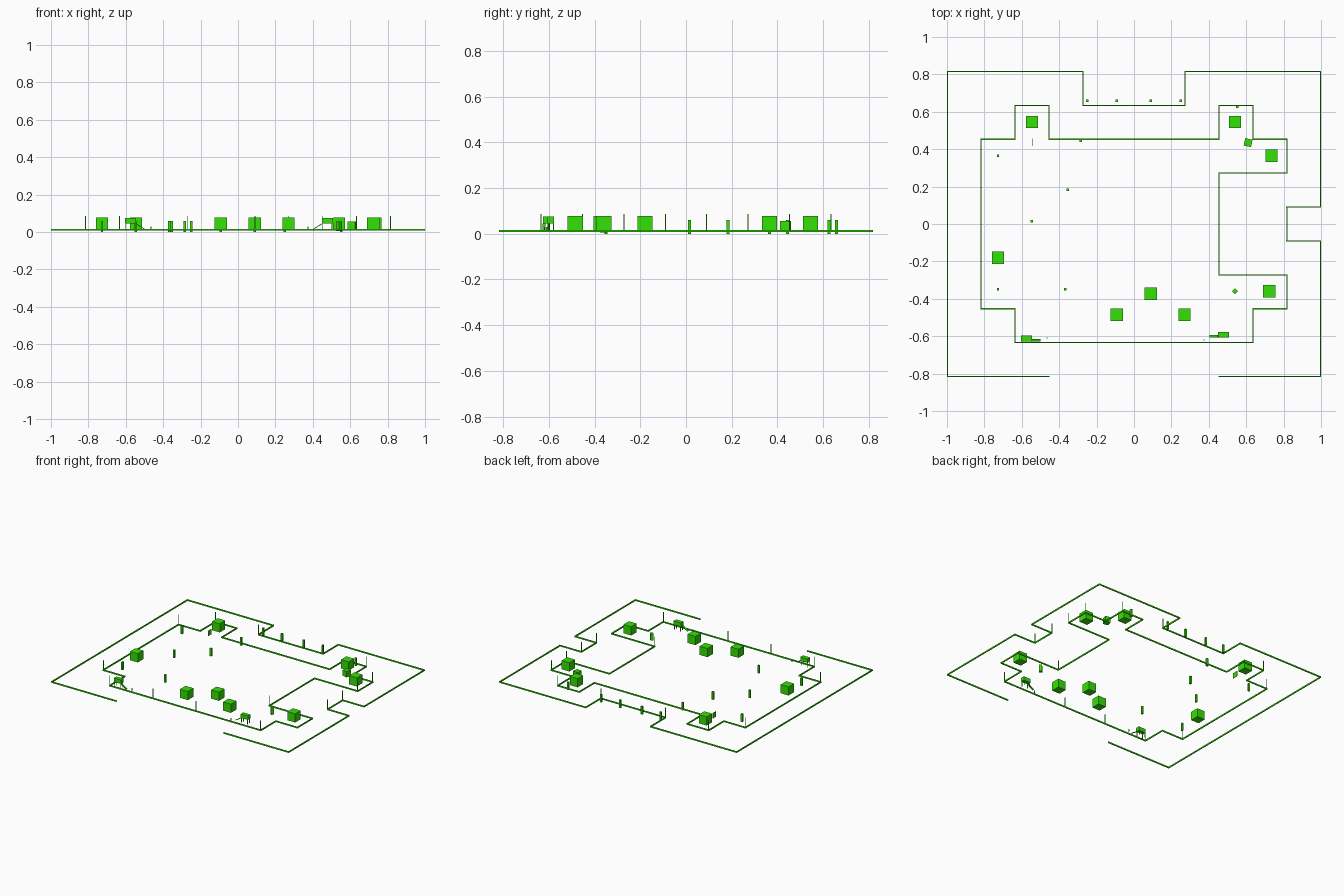
import bpy, bmesh
from math import radians
from mathutils import Matrix, Vector

if "Cube" in bpy.data.objects:
    bpy.data.objects.remove(bpy.data.objects["Cube"])

green = bpy.data.materials.new("green")
green.diffuse_color = (0.036, 0.75, 0.002, 1)
green.use_nodes = True
green.node_tree.nodes["Principled BSDF"].inputs["Base Color"].default_value = green.diffuse_color


def make(name, boxes):
    """One object from boxes: (center, size, z rotation deg, y rotation deg)."""
    bm = bmesh.new()
    for c, s, rz, ry in boxes:
        m = (Matrix.Translation(Vector(c)) @ Matrix.Rotation(radians(rz), 4, 'Z')
             @ Matrix.Rotation(radians(ry), 4, 'Y') @ Matrix.Diagonal((*s, 1)))
        bmesh.ops.create_cube(bm, size=1, matrix=m)
    me = bpy.data.meshes.new(name)
    bm.to_mesh(me)
    bm.free()
    me.materials.append(green)
    ob = bpy.data.objects.new(name, me)
    bpy.context.collection.objects.link(ob)
    return ob


def upright(x, y, w, z0, z1, rz=0):
    return ((x, y, (z0 + z1) / 2), (w, w, z1 - z0), rz, 0)


# Layout grid step: the whole plan sits on odd multiples of about 1/11
U = 0.0906
RAIL_W, RAIL_Z0, RAIL_Z1 = 0.006, 0.007, 0.017


def rail(name, pts, closed):
    pts = [(max(-0.997, min(0.997, x * U * 1.002)), y * U) for x, y in pts]
    ends = pts[1:] + pts[:1] if closed else pts[1:]
    boxes = []
    for (ax, ay), (bx, by) in zip(pts, ends):
        boxes.append((((ax + bx) / 2, (ay + by) / 2, (RAIL_Z0 + RAIL_Z1) / 2),
                      (abs(bx - ax) + RAIL_W, abs(by - ay) + RAIL_W, RAIL_Z1 - RAIL_Z0), 0, 0))
    make(name, boxes)


# Outer low rail with an open front
rail("outer_rail", [(-5, -9), (-11.1, -9), (-11.1, 9), (-3, 9), (-3, 7), (3, 7), (3, 9),
                    (11.1, 9), (11.1, 1), (9, 1), (9, -1), (11.1, -1), (11.1, -9), (5, -9)], False)
# Inner closed rail
rail("inner_rail", [(-7, -7), (7, -7), (7, -5), (9, -5), (9, -3), (5, -3), (5, 3), (9, 3),
                    (9, 5), (7, 5), (7, 7), (5, 7), (5, 5), (-5, 5), (-5, 7), (-7, 7),
                    (-7, 5), (-9, 5), (-9, -5), (-7, -5)], True)

# Thin poles on rail corners and along the front
poles = [(-9, 5), (-9, -5), (-7, -7), (-3, -7), (1, -7), (7, -7), (-3, 7), (3, 7),
         (9, 1), (9, -1), (5, -3), (9, 5), (-7, 7), (7, 7), (9, 3)]
make("corner_poles", [upright(x * U, y * U, 0.004, 0.01, 0.087) for x, y in poles])

# Large cubes
for i, (x, y) in enumerate([(-0.545, 0.545), (0.54, 0.545), (0.735, 0.365), (-0.727, -0.18),
                            (-0.092, -0.485), (0.09, -0.372), (0.27, -0.485), (0.723, -0.36)]):
    make(f"cube_{i + 1}", [upright(x, y, 0.066, 0.011, 0.077)])

# Small turned crate and diamond post
make("small_crate", [upright(0.61, 0.435, 0.04, 0.012, 0.056, -12)])
make("diamond_post", [upright(0.54, -0.36, 0.022, 0.005, 0.056, 45)])

# Short square posts
for i, (x, y) in enumerate([(-0.25, 0.66), (-0.092, 0.66), (0.09, 0.66), (0.25, 0.66),
                            (0.553, 0.627), (-0.727, 0.365), (-0.285, 0.445), (-0.355, 0.183),
                            (-0.547, 0.015), (-0.727, -0.35), (-0.367, -0.35)]):
    make(f"short_post_{i + 1}", [upright(x, y, 0.013, 0.0, 0.06)])

# Thin upright plate
make("thin_plate", [((-0.545, 0.438, 0.03), (0.003, 0.04, 0.04), 0, 0)])


# Stands near the front rail: a top on thin legs with a sloping arm
def stand(name, x, y, side):
    legs = [upright(x + sx * 0.025, y + sy * 0.012, 0.004, 0.01, 0.05)
            for sx in (-1, 1) for sy in (-1, 1)]
    make(name, [((x, y, 0.061), (0.06, 0.03, 0.03), 0, 0),
                ((x + side * 0.052, y - 0.009, 0.03), (0.053, 0.013, 0.004), 0, side * 32)] + legs)


stand("left_stand", -0.575, -0.612, 1)
stand("right_stand", 0.478, -0.592, -1)
# Tiny pegs beside the stands
make("pegs", [upright(0.375, -0.62, 0.005, 0.01, 0.03), upright(-0.465, -0.61, 0.005, 0.01, 0.03)])
